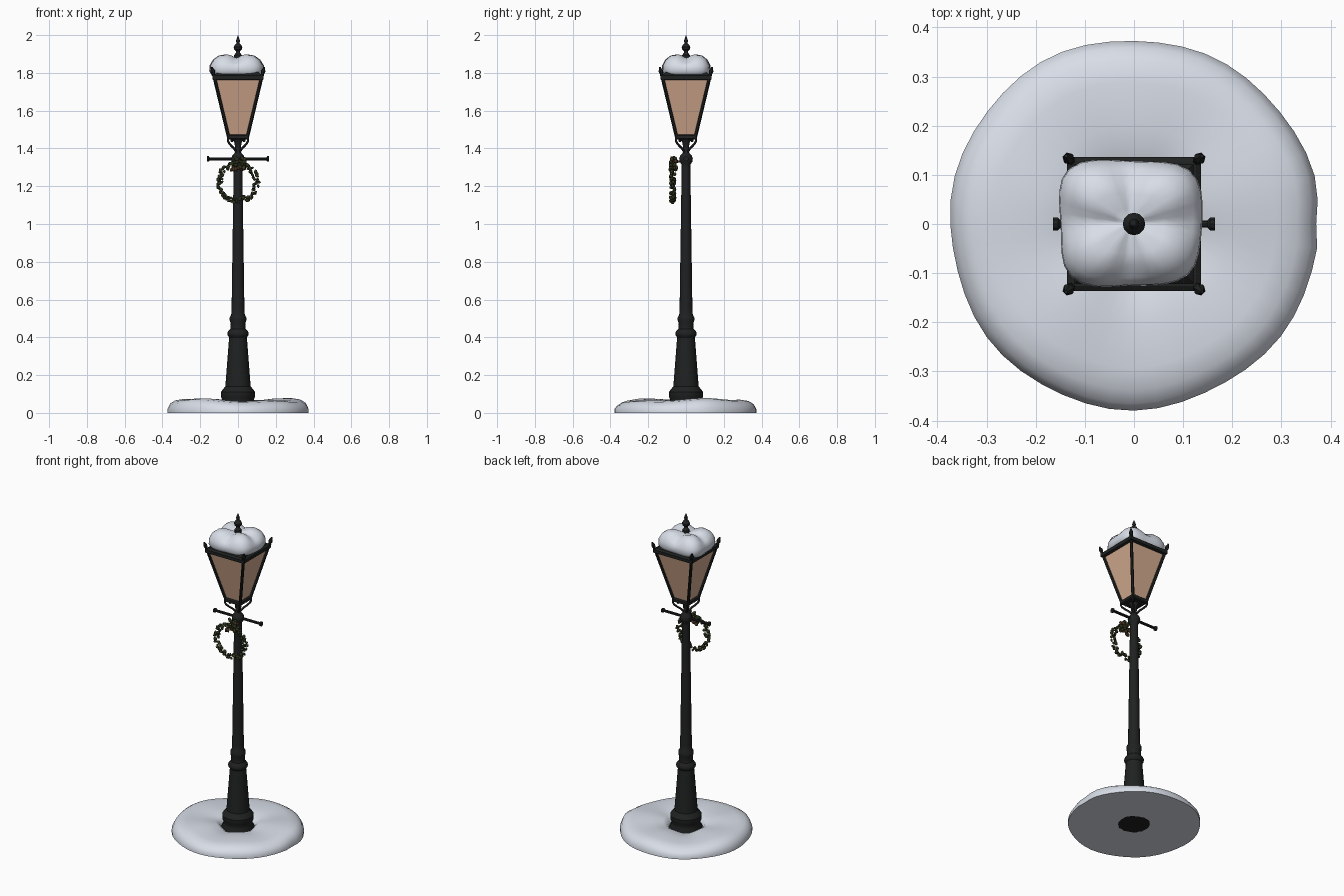
import bpy, bmesh, math, random
from math import sin, cos, pi, radians
from mathutils import Vector, Matrix

random.seed(4)
if "Cube" in bpy.data.objects:
    bpy.data.objects.remove(bpy.data.objects["Cube"])


def material(name, rgb):
    m = bpy.data.materials.new(name)
    m.use_nodes = True
    m.diffuse_color = (*rgb, 1)
    m.node_tree.nodes["Principled BSDF"].inputs["Base Color"].default_value = (*rgb, 1)
    return m


IRON = material("black iron", (0.014, 0.015, 0.015))
SNOW = material("snow", (0.72, 0.76, 0.84))
GLASS = material("warm glass", (0.66, 0.41, 0.28))
GREEN = material("wreath green", (0.026, 0.036, 0.013))
BROWN = material("cone brown", (0.065, 0.036, 0.016))


def finish(bm, name, mat, angle=35):
    bmesh.ops.remove_doubles(bm, verts=bm.verts, dist=1e-5)
    bmesh.ops.recalc_face_normals(bm, faces=bm.faces)
    me = bpy.data.meshes.new(name)
    bm.to_mesh(me)
    bm.free()
    ob = bpy.data.objects.new(name, me)
    bpy.context.collection.objects.link(ob)
    me.materials.append(mat)
    bpy.ops.object.select_all(action="DESELECT")
    ob.select_set(True)
    bpy.context.view_layer.objects.active = ob
    if angle:
        bpy.ops.object.shade_smooth_by_angle(angle=radians(angle))
    return ob


def lathe(name, profile, mat, sides=16, warp=None, angle=35, turn=0):
    """Spin (radius, height) pairs about z; warp may reshape each point."""
    bm = bmesh.new()
    rings = []
    for r, z in profile:
        ring = []
        for i in range(sides):
            a = 2 * pi * i / sides + turn
            p = warp(r, z, a) if warp else (r * cos(a), r * sin(a), z)
            ring.append(bm.verts.new(p))
        rings.append(ring)
    for low, high in zip(rings, rings[1:]):
        for i in range(sides):
            j = (i + 1) % sides
            bm.faces.new((low[i], low[j], high[j], high[i]))
    for (r, z), ring in ((profile[0], rings[0]), (profile[-1], rings[-1])):
        if r > 0 and profile[0] != profile[-1]:
            bm.faces.new(ring)
    return finish(bm, name, mat, angle)


def square(name, profile, mat):
    """Four-sided solid from (half width, height) pairs."""
    return lathe(name, [(h * math.sqrt(2), z) for h, z in profile], mat, 4, angle=0, turn=pi / 4)


def tube(name, points, radius, mat):
    cu = bpy.data.curves.new(name, "CURVE")
    cu.dimensions = "3D"
    cu.bevel_depth, cu.bevel_resolution, cu.use_fill_caps = radius, 1, True
    cu.resolution_u = 4
    sp = cu.splines.new("BEZIER")
    sp.bezier_points.add(len(points) - 1)
    for bp, p in zip(sp.bezier_points, points):
        bp.co = p
        bp.handle_left_type = bp.handle_right_type = "AUTO"
    ob = bpy.data.objects.new(name, cu)
    bpy.context.collection.objects.link(ob)
    cu.materials.append(mat)
    return ob


# Snow mound with an uneven rim and a melted hole round the post
def mound(r, z, a):
    wob = 1 + 0.007 * sin(3 * a + 1) + 0.006 * sin(7 * a) - 0.02 * math.exp(-(a / 0.15) ** 2)
    wob = wob if r > 0.15 else 1
    lift = 0.006 * sin(2 * a + 0.6) + 0.004 * sin(5 * a)
    return r * wob * cos(a), r * wob * sin(a), z + (lift if z > 0.04 else 0)


lathe("snow_mound", [(0.09, 0), (0.376, 0), (0.376, 0.02), (0.362, 0.045), (0.335, 0.062),
                     (0.29, 0.069), (0.2, 0.066), (0.13, 0.058), (0.105, 0.045),
                     (0.09, 0.02), (0.09, 0)], SNOW, 48, mound, 60)

# Post: stepped plinth, tapered pedestal, rings, shaft and collar
lathe("post", [(0.095, 0), (0.095, 0.03), (0.085, 0.05), (0.085, 0.075), (0.091, 0.085),
               (0.091, 0.11), (0.08, 0.125), (0.067, 0.14), (0.047, 0.40),
               (0.055, 0.41), (0.057, 0.42), (0.053, 0.432), (0.041, 0.445), (0.039, 0.475),
               (0.044, 0.49), (0.044, 0.505), (0.036, 0.52), (0.034, 0.55), (0.023, 1.3),
               (0.024, 1.315), (0.034, 1.33), (0.036, 1.345), (0.032, 1.36), (0.018, 1.375),
               (0.015, 1.39), (0.018, 1.43), (0.035, 1.455)], IRON)

# Ladder bar with end knobs
bar = lathe("ladder_bar", [(0.007, -0.165), (0.014, -0.165), (0.014, -0.155), (0.008, -0.15),
                           (0.008, 0.15), (0.014, 0.155), (0.014, 0.165), (0.007, 0.165)], IRON, 10)
bar.rotation_euler = (0, pi / 2, 0)
bar.location = (0, 0, 1.345)

# Lantern frame, panes and roof
square("lantern_floor", [(0.05, 1.447), (0.057, 1.452), (0.057, 1.468), (0.05, 1.474)], IRON)
square("lantern_panes", [(0.047, 1.47), (0.122, 1.775)], GLASS)
square("top_rail", [(0.124, 1.762), (0.135, 1.766), (0.136, 1.786), (0.126, 1.792)], IRON)
square("roof", [(0.126, 1.788), (0.07, 1.835), (0.012, 1.87)], IRON)

for i in range(4):
    turn = pi / 4 + i * pi / 2
    c, s = cos(turn) * math.sqrt(2), sin(turn) * math.sqrt(2)
    # Corner bar leaning outward, ending in a small knob
    low, high = Vector((0.05 * c, 0.05 * s, 1.46)), Vector((0.134 * c, 0.134 * s, 1.812))
    length = (high - low).length
    post = lathe(f"corner_bar_{i + 1}", [(0.009, 0), (0.009, length - 0.015), (0.012, length - 0.008),
                 (0.012, length), (0.007, length + 0.01), (0.004, length + 0.02)], IRON, 6)
    post.rotation_euler = (high - low).to_track_quat("Z", "Y").to_euler()
    post.location = low
    # Scrolled bracket below the lantern
    path = [(0.012, 1.38), (0.03, 1.40), (0.055, 1.418), (0.074, 1.44), (0.07, 1.458), (0.052, 1.452),
            (0.045, 1.435)]
    tube(f"scroll_{i + 1}", [(r * cos(turn), r * sin(turn), z) for r, z in path], 0.006, IRON)


# Snow cap: soft square pillow with four lobes
def pillow(r, z, a):
    c, s = cos(a), sin(a)
    k = (abs(c) ** 4 + abs(s) ** 4) ** -0.25
    k *= 1 + 0.025 * sin(3 * a + 0.8) - 0.03 * max(0, -s) ** 20
    dip = 0.022 * cos(2 * a) ** 4 * min(1, r / 0.08) if z > 1.84 else 0
    return r * k * c * 1.03 - 0.008, r * k * s * 0.92 + 0.002, z - dip


lathe("snow_cap", [(0, 1.78), (0.1, 1.778), (0.126, 1.784), (0.14, 1.81), (0.138, 1.84),
                   (0.122, 1.872), (0.095, 1.892), (0.065, 1.897), (0.03, 1.885), (0, 1.88)],
      SNOW, 40, pillow, 80)

# Roof finial
lathe("finial", [(0.02, 1.86), (0.02, 1.895), (0.012, 1.905), (0.01, 1.915), (0.021, 1.925),
                 (0.023, 1.937), (0.016, 1.95), (0.008, 1.958), (0.011, 1.968), (0.006, 1.985),
                 (0, 2.0)], IRON, 12)


# Wreath of small leaf clumps, with a knot of cones at the top
def clumps(name, spots, mat):
    bm = bmesh.new()
    for p, r in spots:
        turn = Matrix.Rotation(random.uniform(0, pi), 4, "Y")
        shape = Matrix.Diagonal((1.25, 0.9, 0.85, 1))
        bmesh.ops.create_icosphere(bm, subdivisions=1, radius=r, matrix=Matrix.Translation(p) @ turn @ shape)
    return finish(bm, name, mat, 60)


leaves = []
for i in range(96):
    a = 2 * pi * i / 96
    b = random.uniform(0, 2 * pi)
    ring = 0.097 + 0.012 * cos(b)
    leaves.append((Vector((ring * sin(a), -0.071 + 0.011 * sin(b), 1.222 + ring * cos(a))),
                   random.uniform(0.008, 0.012)))
clumps("wreath", leaves, GREEN)


def knot(count, spread):
    return [(Vector((random.uniform(-spread, spread), random.uniform(-0.086, -0.05),
                     1.318 + random.uniform(-spread, spread) * 0.9)), 0.012) for _ in range(count)]


clumps("wreath_sprigs", knot(14, 0.036), GREEN)
clumps("wreath_cones", knot(16, 0.034), BROWN)
# Tie holding the wreath to the post
tube("wreath_tie", [(0, -0.02, 1.335), (0, -0.04, 1.33), (0, -0.06, 1.325)], 0.006, BROWN)
